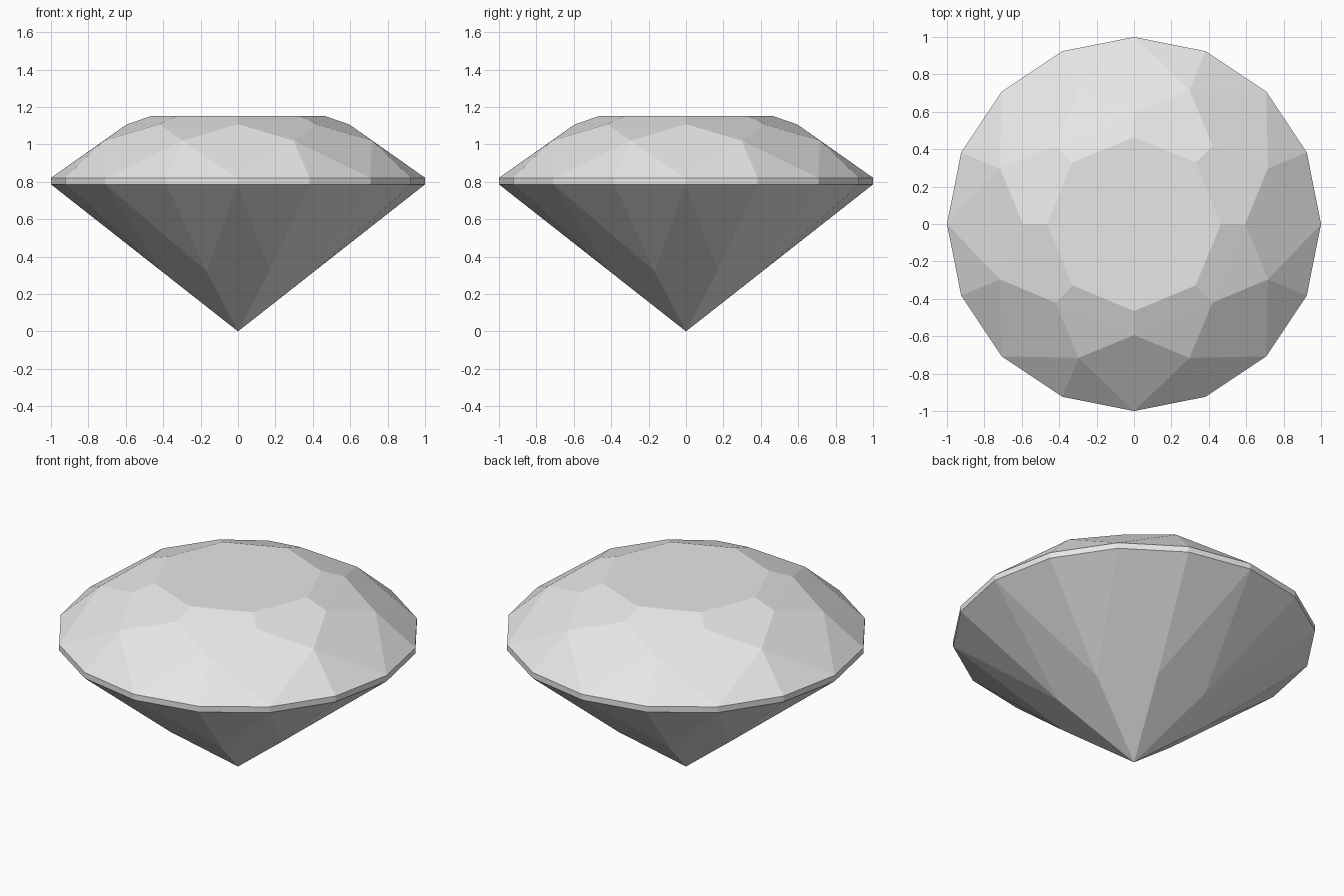
import bpy, bmesh
from math import cos, sin, radians

cube = bpy.data.objects.get("Cube")
if cube:
    bpy.data.objects.remove(cube)

bm = bmesh.new()


def ring(count, radius, z, start=0.0):
    """Evenly spaced vertices around the z axis."""
    verts = []
    for i in range(count):
        a = radians(start + i * 360 / count)
        verts.append(bm.verts.new((radius * cos(a), radius * sin(a), z)))
    return verts


def face(*verts):
    bm.faces.new(verts)


# Facet corner rings, top to bottom
table = ring(8, 0.465, 1.151)
shoulder = ring(8, 0.594, 1.107)
crown = ring(8, 0.775, 1.02, 22.5)
girdle_top = ring(16, 1.0, 0.821)
girdle_low = ring(16, 1.0, 0.786)
pavilion = ring(8, 0.44, 0.32, 22.5)
tip = bm.verts.new((0, 0, 0))

# Flat table on top
face(*table)

for i in range(8):
    n = (i + 1) % 8
    main, half, after = 2 * i, 2 * i + 1, (2 * i + 2) % 16

    # Crown: table bevel, star, kite and two girdle facets
    face(table[i], shoulder[i], shoulder[n], table[n])
    face(shoulder[i], crown[i], shoulder[n])
    face(shoulder[i], crown[i - 1], girdle_top[main], crown[i])
    face(crown[i], girdle_top[main], girdle_top[half])
    face(crown[i], girdle_top[half], girdle_top[after])

    # Girdle band
    face(girdle_top[main], girdle_low[main], girdle_low[half], girdle_top[half])
    face(girdle_top[half], girdle_low[half], girdle_low[after], girdle_top[after])

    # Pavilion: two girdle facets and one long kite down to the tip
    face(pavilion[i], girdle_low[half], girdle_low[main])
    face(pavilion[i], girdle_low[after], girdle_low[half])
    face(girdle_low[main], pavilion[i - 1], tip, pavilion[i])

bmesh.ops.recalc_face_normals(bm, faces=bm.faces[:])

mesh = bpy.data.meshes.new("gemstone")
bm.to_mesh(mesh)
bm.free()
gem = bpy.data.objects.new("gemstone", mesh)
bpy.context.collection.objects.link(gem)

# Single pale grey material
grey = (0.8, 0.8, 0.8, 1.0)
mat = bpy.data.materials.new("pale grey")
mat.use_nodes = True
mat.diffuse_color = grey
for node in mat.node_tree.nodes:
    if node.type == 'BSDF_PRINCIPLED':
        node.inputs["Base Color"].default_value = grey
mesh.materials.append(mat)
